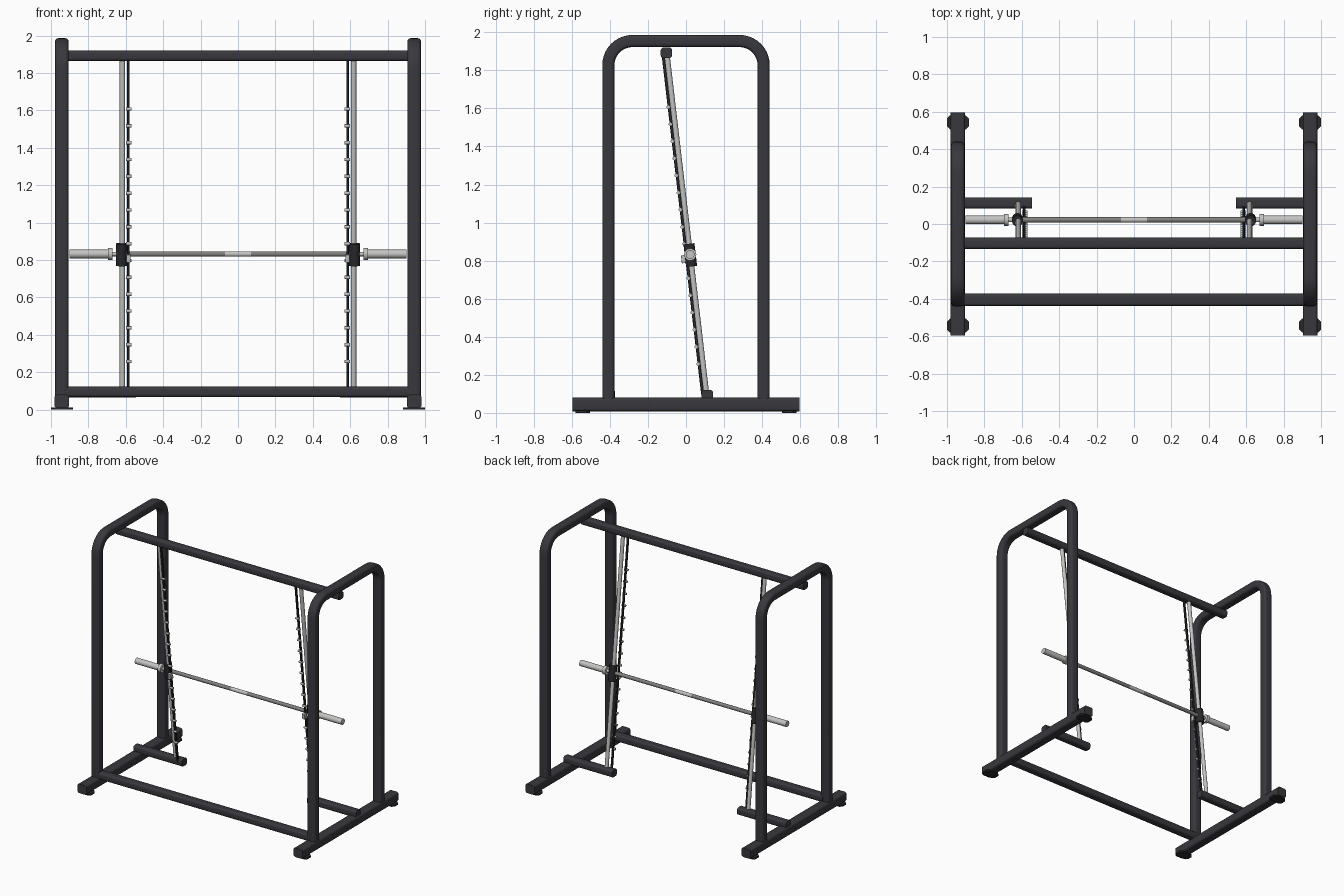
import bpy, bmesh, math
from mathutils import Vector

if "Cube" in bpy.data.objects:
    bpy.data.objects.remove(bpy.data.objects["Cube"])


def material(name, rgb):
    m = bpy.data.materials.new(name)
    m.diffuse_color = (*rgb, 1)
    m.use_nodes = True
    m.node_tree.nodes["Principled BSDF"].inputs["Base Color"].default_value = m.diffuse_color
    return m


FRAME = material("charcoal_frame", (0.040, 0.039, 0.047))
BLACK = material("black_plastic", (0.022, 0.022, 0.025))
STEEL = material("bright_steel", (0.55, 0.55, 0.54))
KNURL = material("knurled_steel", (0.22, 0.22, 0.215))


def rounded(w, h, r, n=4):
    """Rounded rectangle profile, n segments per corner."""
    pts = []
    for k, (sx, sy) in enumerate(((1, 1), (-1, 1), (-1, -1), (1, -1))):
        for i in range(n + 1):
            a = math.pi / 2 * (k + i / n)
            pts.append((sx * (w / 2 - r) + r * math.cos(a), sy * (h / 2 - r) + r * math.sin(a)))
    return pts


def circle(r, n=20):
    return [(r * math.cos(2 * math.pi * i / n), r * math.sin(2 * math.pi * i / n)) for i in range(n)]


def sweep(name, path, profile, side, mat):
    """Sweep a closed profile along a path; its first axis follows `side`."""
    path = [Vector(p) for p in path]
    side = Vector(side).normalized()
    bm = bmesh.new()
    rings = []
    for i, p in enumerate(path):
        t = (path[min(i + 1, len(path) - 1)] - path[max(i - 1, 0)]).normalized()
        up = t.cross(side).normalized()
        rings.append([bm.verts.new(p + side * u + up * v) for u, v in profile])
    n = len(profile)
    for a, b in zip(rings, rings[1:]):
        for j in range(n):
            bm.faces.new((a[j], a[(j + 1) % n], b[(j + 1) % n], b[j]))
    bm.faces.new(rings[0])
    bm.faces.new(rings[-1])
    bmesh.ops.recalc_face_normals(bm, faces=bm.faces)
    me = bpy.data.meshes.new(name)
    bm.to_mesh(me)
    bm.free()
    me.materials.append(mat)
    ob = bpy.data.objects.new(name, me)
    bpy.context.collection.objects.link(ob)
    return ob


X, Y = (1, 0, 0), (0, 1, 0)

# Arch path in the side plane: up, round, across, round, down
LEG_Y, TOP_Z, BEND = 0.408, 1.954, 0.127
arch = [(-LEG_Y, 0.07)]
for cy, start in ((-LEG_Y + BEND, math.pi), (LEG_Y - BEND, math.pi / 2)):
    for i in range(11):
        a = start - math.pi / 2 * i / 10
        arch.append((cy + BEND * math.cos(a), TOP_Z - BEND + BEND * math.sin(a)))
arch.append((LEG_Y, 0.07))

# Sloped guide line: a point at height z, offset forward by d
LEAN = Vector((0, -0.1165, 1)).normalized()
FORWARD = Vector((0, -LEAN.z, LEAN.y))


def on_guide(x, z, d=0.0):
    return Vector((x, 0.108 - 0.1165 * (z - 0.095), z)) + FORWARD * d


BAR = on_guide(0, 0.832)

for s, tag in ((-1, "left"), (1, "right")):
    x = s * 0.942
    # Side frame: arch, floor rail and foot plates
    sweep(f"arch_{tag}", [(x, y, z) for y, z in arch], rounded(0.072, 0.064, 0.018), X, FRAME)
    sweep(f"base_rail_{tag}", [(x, -0.597, 0.044), (x, 0.597, 0.044)],
          rounded(0.078, 0.072, 0.015), X, FRAME)
    for y, end in ((-0.543, "front"), (0.543, "back")):
        sweep(f"foot_{end}_{tag}", [(x, y, 0), (x, y, 0.012)],
              rounded(0.118, 0.076, 0.018, 1), X, BLACK)
    # Short lower stub carrying the guide rod
    sweep(f"guide_support_{tag}", [(s * 0.97, 0.112, 0.093), (s * 0.545, 0.112, 0.093)],
          rounded(0.060, 0.056, 0.016), Y, FRAME)

    # Guide rod and dark rack with catch pegs
    sweep(f"guide_rod_{tag}", [on_guide(s * 0.618, 0.10), on_guide(s * 0.618, 1.89)],
          circle(0.0145), X, STEEL)
    sweep(f"rack_{tag}", [on_guide(s * 0.587, 0.10, 0.02), on_guide(s * 0.587, 1.89, 0.02)],
          rounded(0.014, 0.016, 0.002, 1), X, BLACK)
    for i in range(16):
        p = on_guide(s * 0.585, 0.26 + 0.09 * i, 0.025)
        sweep(f"catch_peg_{tag}_{i + 1}", [p - Vector((0.015, 0, 0)), p + Vector((0.015, 0, 0))],
              circle(0.009, 12), Y, STEEL)

    # Sliding carriage, with its catch hook
    c = on_guide(s * 0.623, 0.829)
    sweep(f"carriage_{tag}", [c - LEAN * 0.06, c + LEAN * 0.06], circle(0.029, 24), X, BLACK)
    h = on_guide(s * 0.585, 0.812, 0.034)
    sweep(f"catch_hook_{tag}", [h - LEAN * 0.021, h + LEAN * 0.021],
          rounded(0.022, 0.03, 0.004, 2), X, STEEL)

    # Barbell half: grip, inner shaft, collar, sleeve
    for name, a, b, r, mat in (("bar_grip", 0.07, 0.60, 0.0145, KNURL),
                               ("bar_shaft", 0.60, 0.68, 0.012, STEEL),
                               ("bar_collar", 0.67, 0.695, 0.032, STEEL),
                               ("bar_sleeve", 0.69, 0.90, 0.023, STEEL)):
        sweep(f"{name}_{tag}", [(s * a, BAR.y, BAR.z), (s * b, BAR.y, BAR.z)],
              circle(r, 24), Y, mat)

# Barbell middle and the two long cross tubes
sweep("bar_centre", [(-0.07, BAR.y, BAR.z), (0.07, BAR.y, BAR.z)], circle(0.0145, 24), Y, STEEL)
sweep("top_crossbar", [(-0.97, -0.103, 1.892), (0.97, -0.103, 1.892)],
      rounded(0.060, 0.056, 0.016), Y, FRAME)
sweep("front_crossbar", [(-0.93, -0.405, 0.095), (0.93, -0.405, 0.095)],
      rounded(0.066, 0.056, 0.016), Y, FRAME)

# Smooth shading with sharp edges kept
bpy.ops.object.select_all(action='SELECT')
bpy.context.view_layer.objects.active = bpy.data.objects["top_crossbar"]
bpy.ops.object.shade_smooth_by_angle(angle=math.radians(35))
